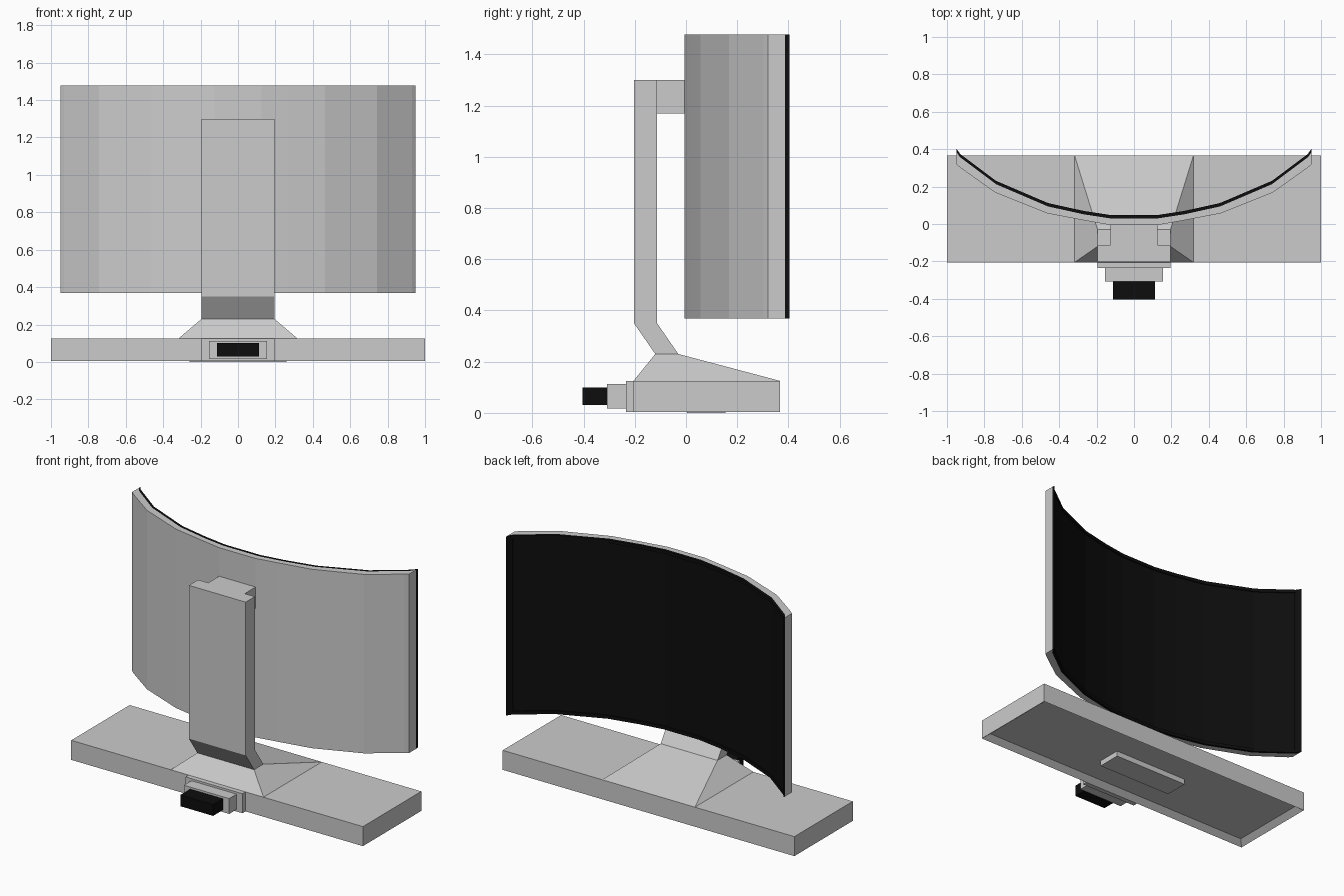
import bpy, bmesh

if "Cube" in bpy.data.objects:
    bpy.data.objects.remove(bpy.data.objects["Cube"])

black = bpy.data.materials.new("black_plastic")
black.diffuse_color = (0.004, 0.004, 0.004, 1)
black.use_nodes = True
black.node_tree.nodes["Principled BSDF"].inputs["Base Color"].default_value = black.diffuse_color


def finish(bm, name, mat=None):
    bmesh.ops.recalc_face_normals(bm, faces=bm.faces)
    me = bpy.data.meshes.new(name)
    bm.to_mesh(me)
    bm.free()
    if mat:
        me.materials.append(mat)
    ob = bpy.data.objects.new(name, me)
    bpy.context.collection.objects.link(ob)
    return ob


def loft(name, bottom, top, mat=None):
    """Solid between two matching loops of 3D points."""
    bm = bmesh.new()
    a = [bm.verts.new(p) for p in bottom]
    b = [bm.verts.new(p) for p in top]
    n = len(a)
    bm.faces.new(a)
    bm.faces.new(b)
    for i in range(n):
        j = (i + 1) % n
        bm.faces.new((a[i], a[j], b[j], b[i]))
    return finish(bm, name, mat)


def rect(hx, y0, y1, z):
    return [(-hx, y0, z), (hx, y0, z), (hx, y1, z), (-hx, y1, z)]


def box(name, hx, y0, y1, z0, z1, mat=None):
    return loft(name, rect(hx, y0, y1, z0), rect(hx, y0, y1, z1), mat)


def curved_slab(name, back, front, z0, z1, mat=None):
    """Vertical slab whose plan is bounded by two matching (x, y) paths."""
    bm = bmesh.new()
    cols = [[bm.verts.new((x, y, z)) for (x, y), z in
             ((b, z0), (f, z0), (f, z1), (b, z1))] for b, f in zip(back, front)]
    bm.faces.new(cols[0])
    bm.faces.new(cols[-1])
    for p, q in zip(cols, cols[1:]):
        for i in range(4):
            j = (i + 1) % 4
            bm.faces.new((p[i], p[j], q[j], q[i]))
    return finish(bm, name, mat)


def mirrored(half):
    return [(-x, y) for x, y in reversed(half)] + half


def shift(path, dy):
    return [(x, y + dy) for x, y in path]


# base plate with hollow underside
base = box("base_plate", 1.0, -0.205, 0.367, 0.004, 0.125)
bm = bmesh.new()
bm.from_mesh(base.data)
under = min(bm.faces, key=lambda f: f.calc_center_median().z)
bmesh.ops.inset_region(bm, faces=[under], thickness=0.05)
for v in under.verts:
    v.co.z += 0.03
bm.to_mesh(base.data)
bm.free()

# foot pad under the base
box("foot_pad", 0.26, 0.003, 0.155, 0.0, 0.034)

# tapered pedestal
loft("pedestal", rect(0.318, -0.205, 0.367, 0.125), rect(0.195, -0.12, -0.03, 0.23))

# bent neck and screen bracket
neck = [(-0.12, 0.23), (-0.03, 0.23), (-0.113, 0.35),
        (-0.113, 1.30), (-0.203, 1.30), (-0.203, 0.35)]
loft("neck", [(-0.195, y, z) for y, z in neck], [(0.195, y, z) for y, z in neck])
box("screen_bracket", 0.125, -0.113, 0.0, 1.168, 1.30)

# cable connector on the front
box("socket_plate", 0.195, -0.235, -0.205, 0.004, 0.125)
box("connector_body", 0.155, -0.308, -0.235, 0.017, 0.112)
box("connector_plug", 0.112, -0.404, -0.308, 0.03, 0.10, black)

# curved screen: housing, display and bezel
Z0, Z1, RIM = 0.368, 1.477, 0.02
back = mirrored([(0.125, -0.006), (0.27, 0.02), (0.465, 0.057), (0.742, 0.168),
                 (0.93, 0.302), (0.95, 0.32)])
front = mirrored([(0.12, 0.047), (0.27, 0.07), (0.46, 0.112), (0.738, 0.231),
                  (0.93, 0.375), (0.95, 0.404)])
seam = shift(front, -0.018)
curved_slab("screen_housing", back, seam, Z0, Z1)
curved_slab("display", seam, shift(front, -0.008), Z0, Z1, black)
face = shift(front, -0.008)
curved_slab("bezel_bottom", face, front, Z0, Z0 + RIM, black)
curved_slab("bezel_top", face, front, Z1 - RIM, Z1, black)
for side, part in (("left", slice(0, 2)), ("right", slice(-2, None))):
    curved_slab("bezel_" + side, face[part], front[part], Z0 + RIM, Z1 - RIM, black)
